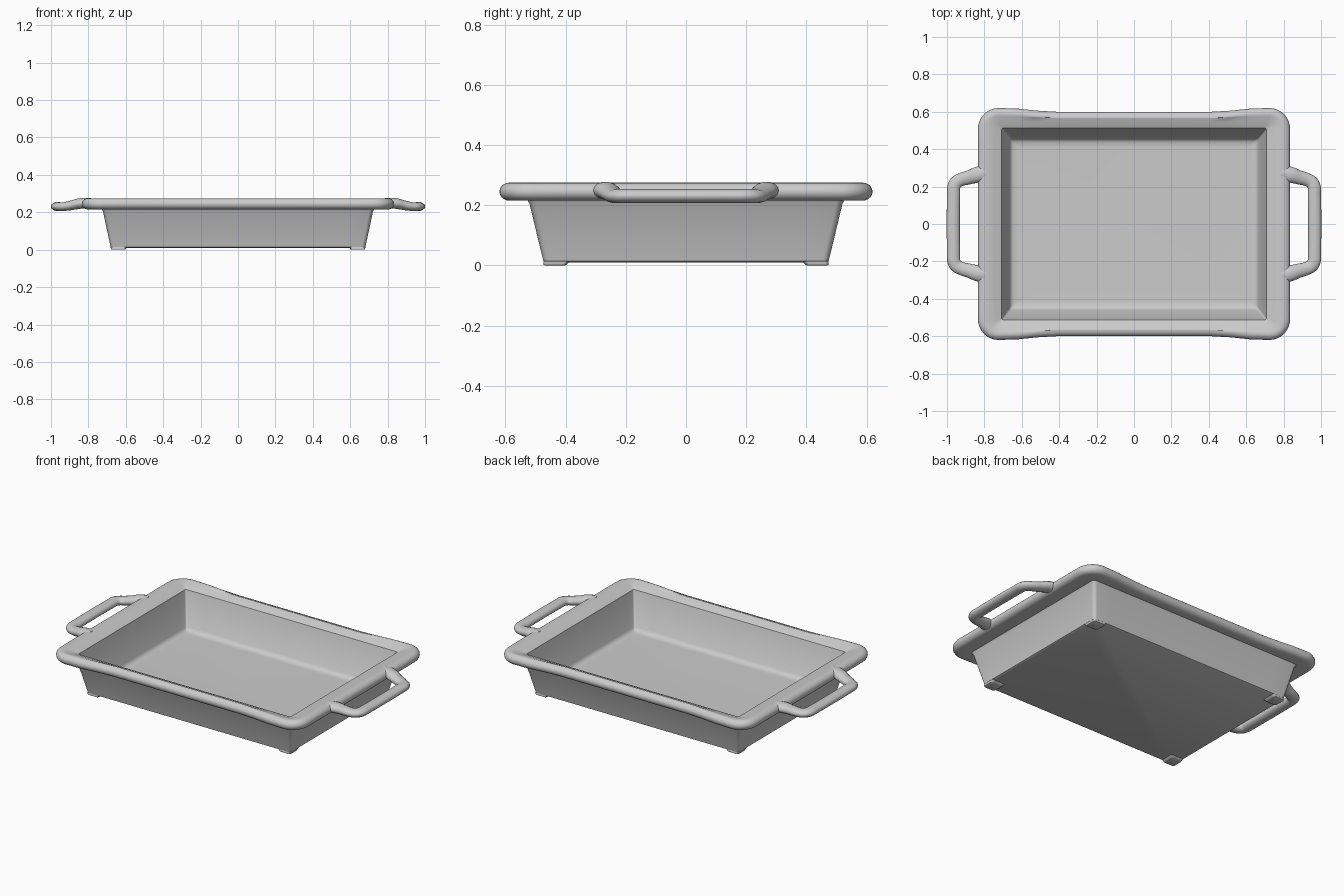
import bpy, bmesh
from math import sin, cos, pi

if "Cube" in bpy.data.objects:
    bpy.data.objects.remove(bpy.data.objects["Cube"])


def finish(obj, angle=40):
    bpy.ops.object.select_all(action='DESELECT')
    obj.select_set(True)
    bpy.context.view_layer.objects.active = obj
    bpy.ops.object.shade_smooth_by_angle(angle=angle * pi / 180)


def ring(a, b, z, r, flare=0.0, cx=0.0, cy=0.0):
    """Rounded rectangle of half sizes a, b; flare pushes the corners out in y."""
    arc, side, pts = 8, 14, []
    corners = [(1, 1), (-1, 1), (-1, -1), (1, -1)]
    for q, (sx, sy) in enumerate(corners):
        for i in range(arc + 1):
            t = (q + i / arc) * pi / 2
            pts.append((sx * (a - r) + r * cos(t), sy * (b - r) + r * sin(t)))
        t = (q + 1) * pi / 2
        nx, ny = corners[(q + 1) % 4]
        end = (nx * (a - r) + r * cos(t), ny * (b - r) + r * sin(t))
        start = pts[-1]
        for i in range(1, side):
            f = i / side
            pts.append((start[0] + (end[0] - start[0]) * f,
                        start[1] + (end[1] - start[1]) * f))
    out = []
    for x, y in pts:
        s = min(max((abs(x) - 0.42) / 0.27, 0), 1)
        y += flare * s * s * (3 - 2 * s) * y / b
        out.append((x + cx, y + cy, z))
    return out


def loft(name, rings):
    bm = bmesh.new()
    loops = [[bm.verts.new(p) for p in r] for r in rings]
    n = len(loops[0])
    for lo, hi in zip(loops, loops[1:]):
        for i in range(n):
            j = (i + 1) % n
            bm.faces.new((lo[i], lo[j], hi[j], hi[i]))
    bm.faces.new(loops[0][::-1])
    bm.faces.new(loops[-1])
    bmesh.ops.recalc_face_normals(bm, faces=bm.faces)
    me = bpy.data.meshes.new(name)
    bm.to_mesh(me)
    bm.free()
    obj = bpy.data.objects.new(name, me)
    bpy.context.collection.objects.link(obj)
    finish(obj)
    return obj


# Dish: underside, outer wall, rolled rim, inner wall and floor in one loft
rings = [ring(0.672, 0.465, 0.010, 0.015),
         ring(0.681, 0.474, 0.014, 0.02),
         ring(0.722, 0.520, 0.205, 0.022),
         ring(0.730, 0.527, 0.218, 0.025)]
cz, rz, rx = 0.245, 0.030, 0.034
for i in range(11):                       # rounded outer lip
    t = -pi / 2 + pi * i / 10
    off = rx * cos(t) - rx
    rings.append(ring(0.835 + off, 0.600 + off, cz + rz * sin(t), 0.11 + off, 0.02))
rings += [ring(0.775, 0.566, 0.273, 0.055, 0.012),
          ring(0.745, 0.543, 0.266, 0.03, 0.005),
          ring(0.708, 0.512, 0.252, 0.008),
          ring(0.665, 0.458, 0.060, 0.012),
          ring(0.658, 0.449, 0.048, 0.012),
          ring(0.645, 0.437, 0.041, 0.012),
          ring(0.620, 0.412, 0.040, 0.012)]
loft("dish", rings)

# Four corner feet
for sx in (-1, 1):
    for sy in (-1, 1):
        loft("foot", [ring(0.034, 0.034, 0.0, 0.01, 0, sx * 0.642, sy * 0.436),
                      ring(0.038, 0.038, 0.002, 0.012, 0, sx * 0.641, sy * 0.435),
                      ring(0.044, 0.044, 0.013, 0.014, 0, sx * 0.637, sy * 0.430),
                      ring(0.040, 0.040, 0.020, 0.014, 0, sx * 0.637, sy * 0.430)])

# Side handles: flattened tubes drooping slightly away from the rim
SQUASH = 0.68
half = [(0.790, 0.272, 0.247, 1.25), (0.835, 0.264, 0.248, 1.22),
        (0.880, 0.250, 0.239, 1.08), (0.925, 0.237, 0.231, 1.0),
        (0.950, 0.223, 0.230, 1.0), (0.963, 0.200, 0.231, 1.0),
        (0.965, 0.160, 0.231, 1.0)]
path = half + [(x, -y, z, r) for x, y, z, r in reversed(half)]
for side, s in (("right", 1), ("left", -1)):
    cu = bpy.data.curves.new(side + "_handle", 'CURVE')
    cu.dimensions = '3D'
    cu.bevel_depth = 0.035
    cu.bevel_resolution = 5
    cu.resolution_u = 4
    cu.use_fill_caps = True
    sp = cu.splines.new('BEZIER')
    sp.bezier_points.add(len(path) - 1)
    for p, (x, y, z, r) in zip(sp.bezier_points, path):
        p.co = (s * x, s * y, z / SQUASH)
        p.radius = r
        p.handle_left_type = p.handle_right_type = 'AUTO'
    obj = bpy.data.objects.new(side + "_handle", cu)
    obj.scale.z = SQUASH
    bpy.context.collection.objects.link(obj)
    bpy.ops.object.select_all(action='DESELECT')
    obj.select_set(True)
    bpy.context.view_layer.objects.active = obj
    bpy.ops.object.convert(target='MESH')
    finish(bpy.context.object, 50)
